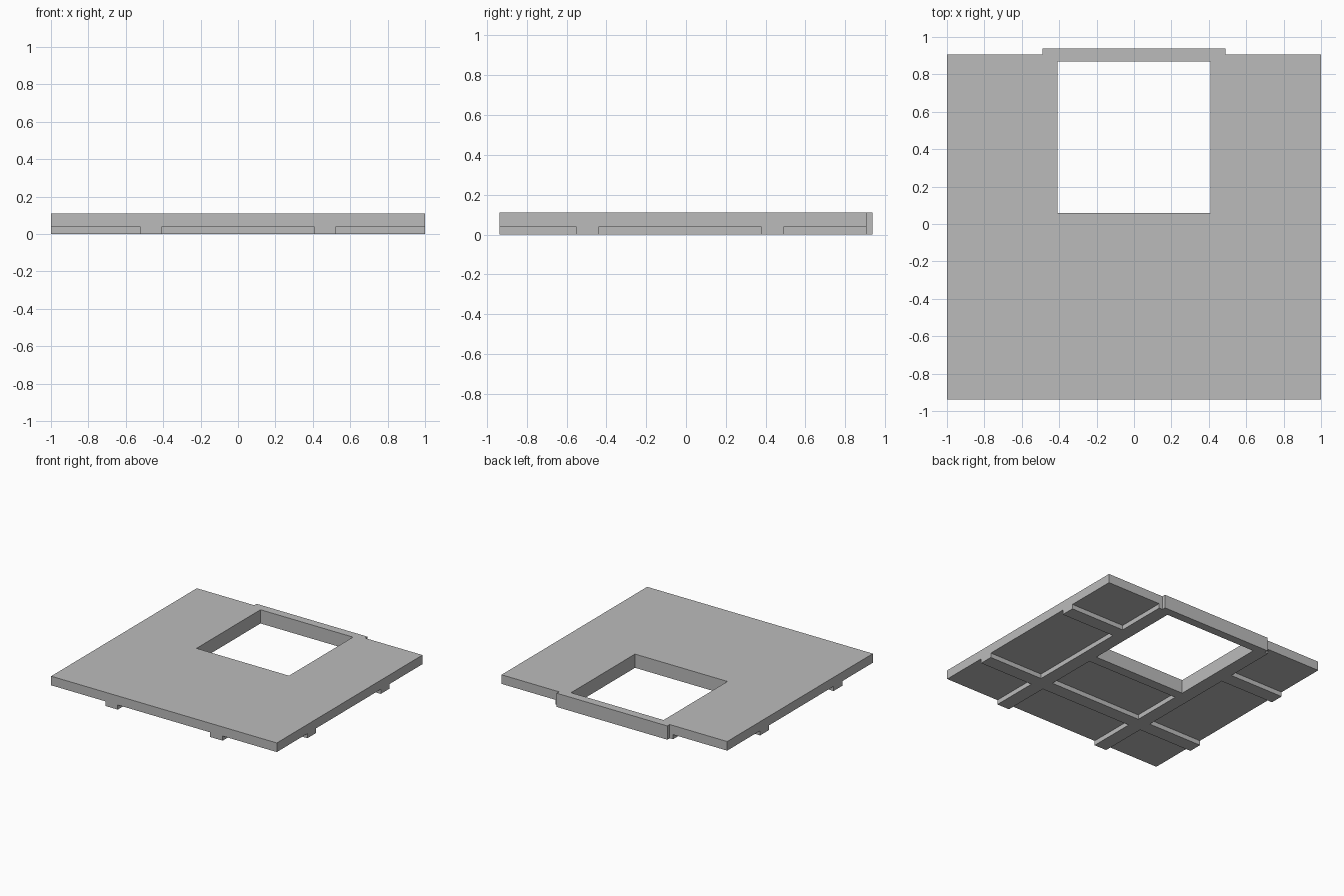
import bpy
import bmesh

cube = bpy.data.objects.get("Cube")
if cube:
    bpy.data.objects.remove(cube, do_unlink=True)

# Shared colour
grey = bpy.data.materials.new("plain grey")
grey.use_nodes = True
colour = (0.5, 0.5, 0.5, 1)
grey.diffuse_color = colour
grey.node_tree.nodes["Principled BSDF"].inputs["Base Color"].default_value = colour

# Main levels and extents
TOP, UNDER = 0.11, 0.037
FRONT, SLAB_BACK, FRAME_BACK = -0.937, 0.907, 0.937
FRAME_X, FRAME_FRONT = 0.49, -0.02
HOLE_X, HOLE_FRONT, HOLE_BACK = 0.41, 0.06, 0.87
RIB_OUT = 0.52


def prism(name, outline, z0, z1):
    """Extrude a half outline upward and mirror it across x = 0."""
    bm = bmesh.new()
    base = bm.faces.new([bm.verts.new((x, y, z0)) for x, y in outline])
    result = bmesh.ops.extrude_face_region(bm, geom=[base], use_keep_orig=True)
    verts = [g for g in result["geom"] if isinstance(g, bmesh.types.BMVert)]
    bmesh.ops.translate(bm, verts=verts, vec=(0, 0, z1 - z0))
    # The half is left open along the mirror plane
    seam = [f for f in bm.faces if all(abs(v.co.x) < 1e-5 for v in f.verts)]
    bmesh.ops.recalc_face_normals(bm, faces=bm.faces[:])
    bmesh.ops.delete(bm, geom=seam, context="FACES_ONLY")
    mesh = bpy.data.meshes.new(name)
    bm.to_mesh(mesh)
    bm.free()
    mesh.materials.append(grey)
    obj = bpy.data.objects.new(name, mesh)
    bpy.context.scene.collection.objects.link(obj)
    mirror = obj.modifiers.new("Mirror", "MIRROR")
    mirror.use_clip = True
    return obj


def rect(x0, x1, y0, y1):
    return [(x0, y0), (x1, y0), (x1, y1), (x0, y1)]


# Floor slab, notched around the hatch frame
prism("floor_slab", [
    (0, FRONT), (1, FRONT), (1, SLAB_BACK), (FRAME_X, SLAB_BACK),
    (FRAME_X, FRAME_FRONT), (0, FRAME_FRONT)], UNDER, TOP)

# Full-depth frame around the opening
prism("hatch_frame", [
    (0, FRAME_FRONT), (FRAME_X, FRAME_FRONT), (FRAME_X, FRAME_BACK),
    (0, FRAME_BACK), (0, HOLE_BACK), (HOLE_X, HOLE_BACK),
    (HOLE_X, HOLE_FRONT), (0, HOLE_FRONT)], 0, TOP)

# Lengthwise ribs, narrowed where they pass the frame
prism("long_rib", [
    (HOLE_X, FRONT), (RIB_OUT, FRONT), (RIB_OUT, SLAB_BACK),
    (FRAME_X, SLAB_BACK), (FRAME_X, FRAME_FRONT), (HOLE_X, FRAME_FRONT)], 0, UNDER)

# Crosswise ribs between the lengthwise ones and the edges
prism("front_cross_rib_middle", rect(0, HOLE_X, -0.55, -0.44), 0, UNDER)
for name, y0, y1 in (("front", -0.55, -0.44), ("back", 0.38, 0.49)):
    prism(name + "_cross_rib_outer", rect(RIB_OUT, 1, y0, y1), 0, UNDER)
